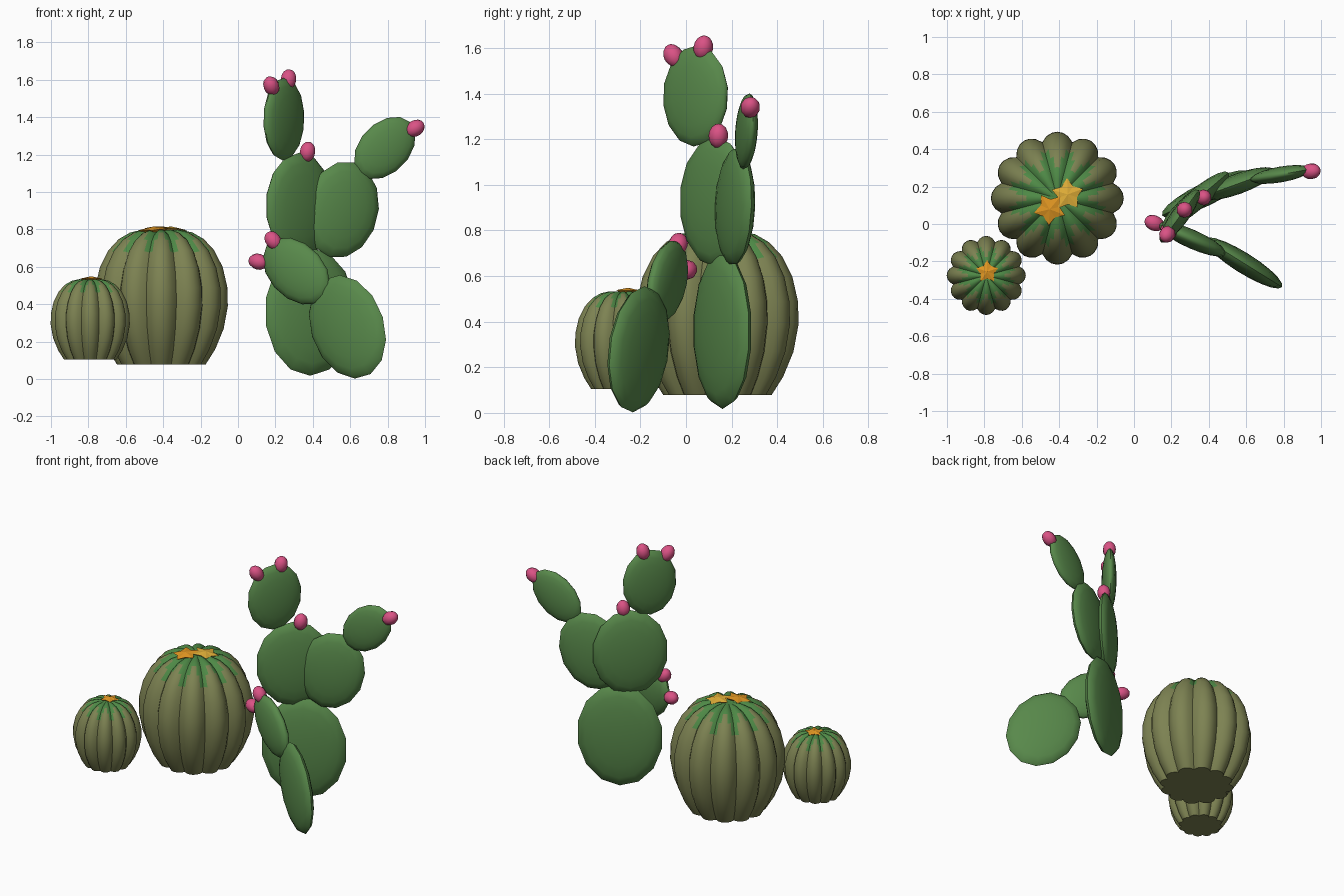
import bpy, bmesh, math
from mathutils import Matrix, Vector

if "Cube" in bpy.data.objects:
    bpy.data.objects.remove(bpy.data.objects["Cube"])


def material(name, r, g, b):
    m = bpy.data.materials.new(name)
    m.diffuse_color = (r, g, b, 1)
    m.use_nodes = True
    m.node_tree.nodes["Principled BSDF"].inputs["Base Color"].default_value = m.diffuse_color
    return m


PAD = material("pad green", 0.098, 0.25, 0.07)
OLIVE = material("olive rib", 0.205, 0.225, 0.085)
CROWN = material("crown green", 0.076, 0.25, 0.061)
PINK = material("fruit pink", 0.70, 0.085, 0.235)
ORANGE = material("flower orange", 0.76, 0.31, 0.016)
YELLOW = material("flower yellow", 0.76, 0.43, 0.04)


def finish(name, bm, mats, angle):
    bmesh.ops.recalc_face_normals(bm, faces=bm.faces)
    me = bpy.data.meshes.new(name)
    bm.to_mesh(me)
    bm.free()
    for m in mats:
        me.materials.append(m)
    ob = bpy.data.objects.new(name, me)
    bpy.context.collection.objects.link(ob)
    bpy.ops.object.select_all(action='DESELECT')
    ob.select_set(True)
    bpy.context.view_layer.objects.active = ob
    if angle:
        bpy.ops.object.shade_smooth_by_angle(angle=math.radians(angle))
    return ob


# Ribbed barrel: a profile spun with a scalloped radius
PROFILE = [(0.235, 0.0), (0.285, 0.08), (0.33, 0.19), (0.352, 0.31), (0.35, 0.41),
           (0.325, 0.52), (0.28, 0.61), (0.225, 0.67), (0.165, 0.705), (0.10, 0.72)]
STEP = 6


def barrel(name, x, y, z, sr, sz, ribs=12):
    bm = bmesh.new()
    n = ribs * STEP
    rings = []
    for r, h in PROFILE:
        ring = []
        for i in range(n):
            lobe = abs(math.sin(math.pi * (i % STEP) / STEP)) ** 0.8
            a = 2 * math.pi * (i / n) + math.pi / 2 - math.pi / ribs
            rr = r * sr * (0.88 + 0.13 * lobe)
            zz = z + sz * (h - 0.012 * (1 - lobe) * (h > 0.5))
            ring.append(bm.verts.new((x + rr * math.cos(a), y + rr * math.sin(a), zz)))
        rings.append(ring)
    for k in range(len(rings) - 1):
        for i in range(n):
            j = (i + 1) % n
            f = bm.faces.new((rings[k][i], rings[k][j], rings[k + 1][j], rings[k + 1][i]))
            # green crown runs furthest down the valleys
            edge = min(i % STEP, STEP - 1 - i % STEP)
            f.material_index = int(k >= (6, 7, 8)[edge])
    bm.faces.new(rings[0])
    top = bm.verts.new((x, y, z + sz * 0.715))
    for i in range(n):
        bm.faces.new((rings[-1][i], rings[-1][(i + 1) % n], top)).material_index = 1
    finish(name, bm, [OLIVE, CROWN], 40)


barrel("large_barrel", -0.41, 0.138, 0.078, 1.0, 1.0)
barrel("small_barrel", -0.79, -0.275, 0.105, 0.595, 0.595)


# Five-pointed flowers on the barrel crowns
def flower(name, mat, pos, r, turn, lean):
    bm = bmesh.new()
    rim = []
    for i in range(10):
        a = math.radians(turn + 36 * i)
        q = r if i % 2 == 0 else r * 0.6
        rim.append(bm.verts.new((q * math.cos(a), q * math.sin(a), 0)))
    up, low = bm.verts.new((0, 0, 0.012)), bm.verts.new((0, 0, -0.035))
    for i in range(10):
        bm.faces.new((rim[i], rim[(i + 1) % 10], up))
        bm.faces.new((rim[(i + 1) % 10], rim[i], low))
    tilt = Vector((0, 0, 1)).rotation_difference(Vector((*lean, 1))).to_matrix().to_4x4()
    bm.transform(Matrix.Translation(pos) @ tilt)
    finish(name, bm, [mat], 0)


flower("orange_flower", ORANGE, (-0.45, 0.08, 0.803), 0.088, 50, (-0.08, -0.1))
flower("yellow_flower", YELLOW, (-0.355, 0.158, 0.803), 0.088, 20, (0.08, 0.05))
flower("small_flower", ORANGE, (-0.785, -0.255, 0.537), 0.062, 90, (0, 0.03))


def ball(name, mat, mtx, seg, rings):
    bm = bmesh.new()
    bmesh.ops.create_uvsphere(bm, u_segments=seg, v_segments=rings, radius=1)
    bm.transform(mtx)
    bm.normal_update()
    finish(name, bm, [mat], 60)


# Flat pads: centre, half width, half thickness, half height, heading, lean
PADS = {
    "base_pad": ((0.385, 0.16, 0.36), 0.268, 0.062, 0.343, 26, 0),
    "middle_left_pad": ((0.33, 0.128, 0.925), 0.235, 0.055, 0.285, 40, 0),
    "middle_right_pad": ((0.555, 0.215, 0.905), 0.208, 0.055, 0.262, 20, 15),
    "top_pad": ((0.245, 0.042, 1.39), 0.175, 0.047, 0.222, 54, 3),
    "upper_right_pad": ((0.785, 0.265, 1.235), 0.135, 0.042, 0.195, 10, 45),
    "front_pad": ((0.585, -0.208, 0.279), 0.225, 0.055, 0.292, -32, -30),
    "front_left_pad": ((0.312, -0.082, 0.577), 0.152, 0.05, 0.22, -24, -52),
}
for name, (c, w, t, h, head, lean) in PADS.items():
    m = (Matrix.Translation(c) @ Matrix.Rotation(math.radians(head), 4, 'Z')
         @ Matrix.Rotation(math.radians(lean), 4, 'Y')
         @ Matrix.Diagonal((w, t, h, 1)) @ Matrix.Rotation(math.pi / 2, 4, 'X'))
    ball(name, PAD, m, 14, 10)

# Pink fruits pointing away from their pads
FRUITS = [("top_pad", (0.178, -0.055, 1.567)), ("top_pad", (0.27, 0.076, 1.602)),
          ("middle_left_pad", (0.372, 0.142, 1.215)), ("upper_right_pad", (0.947, 0.282, 1.34)),
          ("front_left_pad", (0.188, -0.035, 0.74)), ("front_left_pad", (0.108, 0.005, 0.627))]
for i, (pad, p) in enumerate(FRUITS):
    d = Vector(p) - Vector(PADS[pad][0])
    m = (Matrix.Translation(p) @ d.to_track_quat('Z', 'Y').to_matrix().to_4x4()
         @ Matrix.Diagonal((0.043, 0.043, 0.054, 1)))
    ball(f"fruit_{i + 1}", PINK, m, 10, 8)
